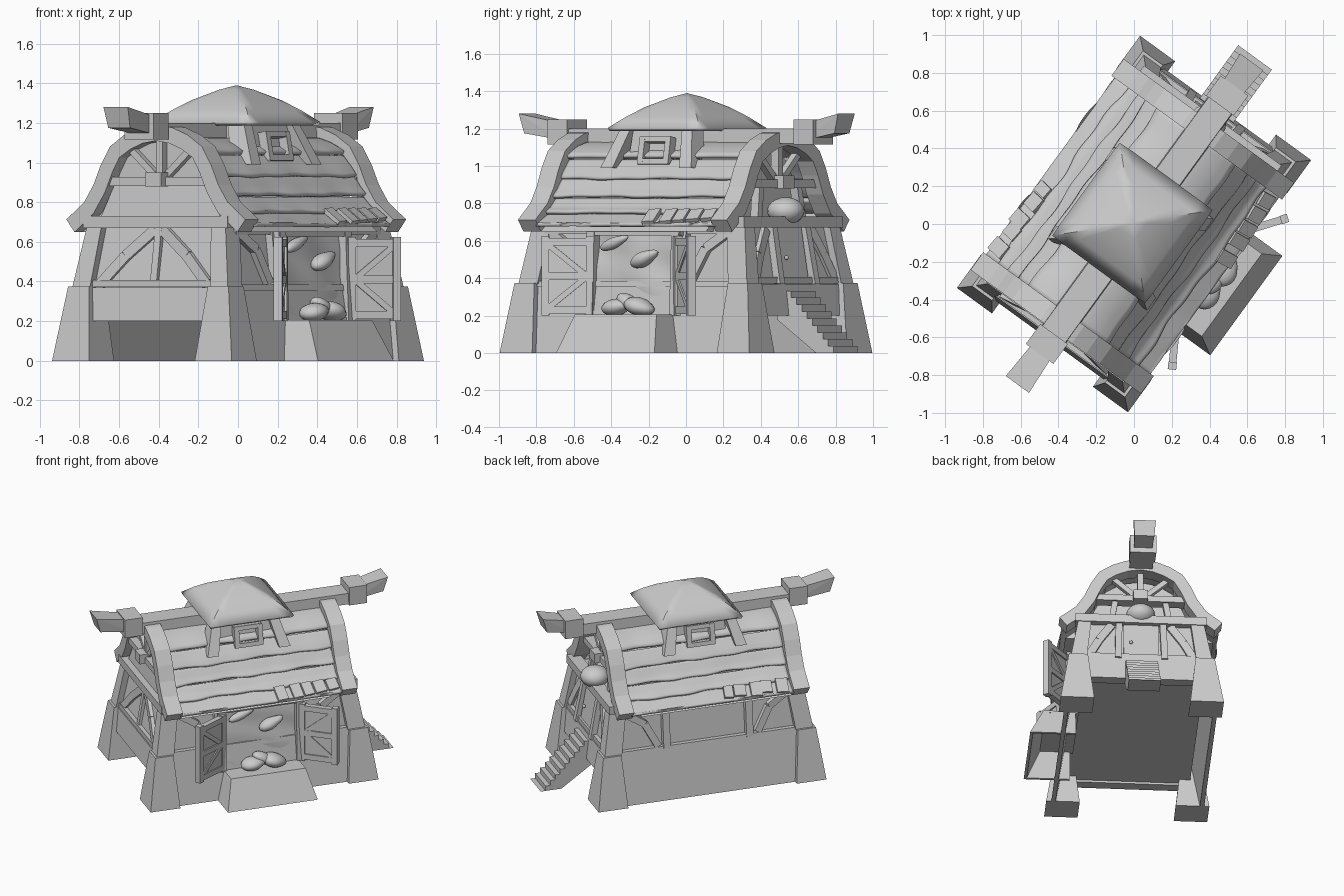
import bpy, bmesh, math, random
from mathutils import Vector as V, Matrix

random.seed(4)
if "Cube" in bpy.data.objects:
    bpy.data.objects.remove(bpy.data.objects["Cube"])

grey = bpy.data.materials.new("pale_grey")
grey.use_nodes = True
tone = (0.6, 0.6, 0.6, 1)
grey.diffuse_color = tone
grey.node_tree.nodes["Principled BSDF"].inputs["Base Color"].default_value = tone

# The barn is built square to the axes (door side +x) and then turned
TURN = Matrix.Rotation(math.radians(-36), 4, 'Z')


def finish(name, bm, smooth=None):
    bmesh.ops.recalc_face_normals(bm, faces=bm.faces)
    me = bpy.data.meshes.new(name)
    bm.to_mesh(me)
    bm.free()
    me.transform(TURN)
    me.materials.append(grey)
    if smooth:
        me.shade_smooth()
        me.set_sharp_from_angle(angle=math.radians(smooth))
    ob = bpy.data.objects.new(name, me)
    bpy.context.collection.objects.link(ob)
    return ob


def hull(name, pts):
    bm = bmesh.new()
    for p in pts:
        bm.verts.new(p)
    bmesh.ops.convex_hull(bm, input=bm.verts)
    bmesh.ops.dissolve_limit(bm, angle_limit=0.01, verts=bm.verts, edges=bm.edges)
    return finish(name, bm)


def block(name, low, z0, high, z1):
    """Tapered block; low and high are (x0, x1, y0, y1)."""
    return hull(name, [(r[i], r[j], z) for r, z in ((low, z0), (high, z1))
                       for i in (0, 1) for j in (2, 3)])


def beam(name, a, b, w, d, n):
    """Square timber from a to b, depth d along n, width w across."""
    a, b, n = V(a), V(b), V(n).normalized()
    s = (b - a).cross(n).normalized()
    return hull(name, [p + n * d * i + s * w * j for p in (a, b)
                       for i in (-.5, .5) for j in (-.5, .5)])


def prism(name, pts, lo, hi, axis='y'):
    bm = bmesh.new()
    at = (lambda p, t: (p[0], t, p[1])) if axis == 'y' else (lambda p, t: (t, p[0], p[1]))
    f = bm.faces.new([bm.verts.new(at(p, lo)) for p in pts])
    ext = bmesh.ops.extrude_face_region(bm, geom=[f])['geom']
    move = V((0, hi - lo, 0)) if axis == 'y' else V((hi - lo, 0, 0))
    bmesh.ops.translate(bm, vec=move, verts=[v for v in ext if isinstance(v, bmesh.types.BMVert)])
    return finish(name, bm)


def sheet(name, nu, nv, fn, thick=0.0):
    bm = bmesh.new()
    g = [[bm.verts.new(fn(i / nu, j / nv)) for j in range(nv + 1)] for i in range(nu + 1)]
    for i in range(nu):
        for j in range(nv):
            bm.faces.new((g[i][j], g[i + 1][j], g[i + 1][j + 1], g[i][j + 1]))
    bmesh.ops.remove_doubles(bm, verts=bm.verts, dist=1e-5)
    ob = finish(name, bm, 45)
    if thick:
        m = ob.modifiers.new("thickness", 'SOLIDIFY')
        m.thickness, m.offset = thick, 0
    return ob


def ball(name, c, size, tilt=0, tip=0):
    """Round body; tip draws out one tied end."""
    bm = bmesh.new()
    bmesh.ops.create_uvsphere(bm, u_segments=20, v_segments=12, radius=1)
    for v in bm.verts:
        if tip and v.co.y > .6:
            v.co.y += tip * (v.co.y - .6)
    bm.transform(Matrix.Translation(c) @ Matrix.Rotation(tilt, 4, 'X')
                 @ Matrix.Diagonal((*size, 1)))
    return finish(name, bm, 60)


# Bell-shaped roof profile, ridge to eave
PROF = [V(p) for p in ((0, 1.175), (.1, 1.16), (.19, 1.125), (.275, 1.07), (.33, .98),
                       (.375, .88), (.435, .79), (.548, .70))]


def offset(d):
    out = []
    for i, p in enumerate(PROF):
        t = PROF[min(i + 1, len(PROF) - 1)] - PROF[max(i - 1, 0)]
        n = V((0, 1)) if i == 0 else V((-t.y, t.x)).normalized()
        out.append(p + n * d)
    return out


def whole(half):
    return [(-p.x, p.y) for p in reversed(half[1:])] + [(p.x, p.y) for p in half]


def along(half, t):
    lens = [(b - a).length for a, b in zip(half, half[1:])]
    s = t * sum(lens)
    for i, l in enumerate(lens):
        if s <= l or i == len(lens) - 1:
            return half[i].lerp(half[i + 1], s / l)
        s -= l


# Stone base: thin long walls, end panels, floor
for s in (-1, 1):
    block("base_wall", (s * .525, s * .495, -.74, .74), 0, (s * .465, s * .43, -.72, .72), .37)
    block("end_panel", (-.48, .48, s * .76, s * .68), .2, (-.46, .46, s * .74, s * .66), .37)
    block("base_ledge", (s * .475, s * .42, -.7, .7), .355, (s * .47, s * .42, -.7, .7), .385)
    for t in (-1, 1):
        block("corner_buttress", (s * .56, s * .33, t * .825, t * .61), 0,
              (s * .5, s * .37, t * .77, t * .64), .375)
        block("corner_post", (s * .485, s * .375, t * .755, t * .63), .37,
              (s * .43, s * .34, t * .70, t * .58), .69)
block("floor_slab", (-.43, .43, -.69, .69), .215, (-.43, .43, -.69, .69), .24)

# Upper walls and gable body under the roof
block("upper_wall", (-.44, .44, -.715, .715), .36, (-.40, .40, -.655, .655), .7)
prism("gable_body", whole(offset(-.065)), -.635, .5)

# Curved bargeboards
for y0, y1 in ((-.705, -.59), (.565, .675)):
    prism("bargeboard", whole(offset(.016)) + whole(offset(-.065))[::-1], y0, y1)

# Overlapping roof planks with ragged edges
CUTS = [.0, .36, .54, .70, .85, 1.0]
for s in (-1, 1):
    for k in range(5):
        ph, ph2 = random.uniform(0, 6), random.uniform(0, 6)
        sink = -.052 if k < 2 else -.042

        def plank(u, v):
            y = -.6 + 1.18 * u
            wob = .010 * math.sin(9 * y + ph) + .007 * math.sin(23 * y + ph2)
            t = CUTS[k] + (CUTS[k + 1] - CUTS[k]) * v + v * (wob + .012)
            p = along(offset(sink + .024 * v + .4 * wob * v), min(t, 1))
            return (s * p.x, y, p.y)
        sheet("roof_plank", 40, 8, plank, .02)
    # Loose shingles at one end of the eave
    for k in range(5):
        y = s * (.14 + k * .095 + random.uniform(-.015, .015))
        a, b = along(offset(-.005), .86), along(offset(0), random.uniform(.96, 1))
        beam("eave_shingle", (s * a.x, y, a.y), (s * b.x, y + .01, b.y - .005),
             random.uniform(.06, .085), .022, (s * .6, 0, .8))

# Ridge beam with collars and flared tips
block("ridge_beam", (-.08, .08, -.76, .84), 1.12, (-.075, .075, -.76, .84), 1.2)
for s, c, e in ((-1, -.785, -1.05), (1, .84, 1.06)):
    block("ridge_collar", (-.09, .09, c - .065, c + .065), 1.115, (-.09, .09, c - .065, c + .065), 1.25)
    hull("ridge_tip", [(x * w, y, z) for x in (-1, 1) for w, y, z in
                       ((.06, c, 1.14), (.06, c, 1.23), (.068, e - s * .03, 1.175), (.076, e, 1.28))])

# Rooftop lantern: box, splayed posts, windows and square hipped cap
block("lantern_box", (-.235, .235, -.22, .18), .98, (-.19, .19, -.2, .16), 1.24)
for s in (-1, 1):
    for t in (-1, 1):
        hull("lantern_post", [(s * x, t * y - .03, z) for z, xs, ys in
             ((.99, (.2, .325), (.22, .30)), (1.22, (.12, .22), (.165, .23)))
             for x in xs for y in ys])
    n = (s, 0, .2)
    for t in (-1, 1):
        y = t * .085 - .015
        beam("window_jamb", (s * .262, y, 1.01), (s * .235, y, 1.15), .035, .05, n)
        x, z = s * (.248 - t * .012), 1.08 + t * .06
        beam("window_rail", (x, -.115, z), (x, .085, z), .03, .05, n)
CAP = [V(p) for p in ((0, 1.38), (.06, 1.358), (.16, 1.305), (.23, 1.255), (.30, 1.195))]


def cap(u, v):
    side, f = divmod(u * 4, 1)
    p = CAP[min(round(v * 4), 4)]
    q = Matrix.Rotation(side * math.pi / 2, 2) @ V((p.x, p.x * (2 * f - 1)))
    return (q.x - .01, q.y, p.y)


sheet("lantern_cap", 32, 4, cap, .02)

# Gable timbering on both ends
for s, yg in ((-1, -.65), (1, .60)):
    n = (0, 1, 0)
    beam("tie_beam", (-.45, s * .665, .70), (.45, s * .665, .70), .06, .09, n)
    beam("collar_beam", (-.33, yg, .905), (.33, yg, .905), .045, .08, n)
    beam("collar_block", (0, yg + s * .05, .88), (0, yg + s * .05, .95), .1, .06, n)
    beam("king_post", (0, yg, .92), (0, yg, 1.13), .04, .05, n)
    for t in (-1, 1):
        beam("fan_brace", (t * .03, yg, .93), (t * .19, yg, 1.07), .035, .04, n)
        # Panel braces beside the centre
        x0, x1 = (.02, .33) if s < 0 else (.2, .36)
        mid = (t * (x0 * .45 + x1 * .55), s * .69, .53)
        beam("wall_brace", (t * x0, s * .668, .665), mid, .055, .035, n)
        beam("wall_brace", mid, (t * x1, s * .713, .39), .055, .035, n)
    beam("sill_beam", (-.4, s * .705, .39), (.4, s * .705, .39), .035, .06, n)
beam("centre_stud", (0, -.713, .38), (0, -.665, .68), .04, .035, (0, 1, 0))
block("gable_board", (-.37, .37, -.665, -.62), .73, (-.30, .30, -.645, -.62), .89)

# Rear entrance: posts, door, hanging bag and stairs
for t in (-1, 1):
    beam("porch_post", (t * .16, .73, .37), (t * .15, .67, .69), .045, .05, (0, 1, 0))
    beam("loft_post", (t * .2, .61, .72), (t * .17, .6, .9), .04, .05, (0, 1, 0))
beam("rear_door", (0, .71, .38), (0, .66, .67), .24, .03, (0, 1, 0.15))
ball("door_knob", (.07, .715, .51), (.012, .012, .012))
ball("hanging_bag", (0, .66, .76), (.1, .1, .073))
steps, run, rise = 10, .35 / 10, .37 / 10
prof = [(.68, .37)]
for i in range(steps):
    prof += [(.74 + run * i, .37 - rise * i), (.74 + run * i, .37 - rise * (i + 1))]
prism("stairs", prof + [(1.09, 0), (.94, 0), (.68, .18)], -.11, .11, 'x')

# Side wall timbering
for s in (-1, 1):
    n = (s, 0, 0)
    beam("wall_plate", (s * .415, -.62, .66), (s * .415, .62, .66), .045, .05, n)
    for t in (-1, 1):
        beam("side_post", (s * .455, t * .3, .37), (s * .42, t * .3, .67), .05, .05, n)
        mid = (s * .43, t * .45, .56)
        beam("side_brace", (s * .45, t * .36, .39), mid, .05, .04, n)
        beam("side_brace", mid, (s * .415, t * .59, .65), .05, .04, n)

# Loading door: hollow ramp block, frame and cloth
block("loading_top", (.4, .647, -.276, .276), .185, (.4, .64, -.27, .27), .205)
hull("loading_front", [(x + d, t * y, z) for x, y, z in ((.735, .325, 0), (.64, .27, .205))
                       for d in (0, -.02) for t in (-1, 1)])
for t in (-1, 1):
    hull("loading_side", [(x, t * (y - d), z) for x0, y, z in ((.735, .325, 0), (.64, .27, .205))
                          for x in (.42, x0) for d in (0, .02)])
for y in (-.28, .28):
    beam("door_jamb", (.475, y, .2), (.455, y, .66), .05, .06, (1, 0, 0))
beam("door_lintel", (.45, -.31, .65), (.45, .31, .65), .045, .06, (1, 0, 0))
sheet("door_cloth", 18, 14, lambda u, v: (
    .482 - .045 * v + .005 * math.sin(9 * u + 5 * v) + .004 * math.sin(13 * v + 4 * u),
    -.26 + .52 * u, .2 + .44 * v))

# Open door leaves with braces
for hinge, end in (((.475, -.265), (.615, -.505)), ((.475, .285), (.64, .505))):
    h, e = V((*hinge, 0)), V((*end, 0))
    n = (e - h).cross(V((0, 0, 1)))

    def at(u, z):
        return h.lerp(e, u) + V((0, 0, z))
    beam("door_leaf", at(.5, .21), at(.5, .615), (e - h).length, .02, n)
    for u in (.07, .93):
        beam("door_stile", at(u, .2), at(u, .625), .04, .045, n)
    for z in (.23, .41, .595):
        beam("door_rail", at(.05, z), at(.95, z), .04, .04, n)
    for z in (.24, .58):
        beam("door_brace", at(.12, .41), at(.88, z), .03, .036, n)

# Sacks in the doorway and on hooks
ball("sack", (.53, -.08, .245), (.07, .08, .045), .15, .6)
ball("sack", (.53, .07, .25), (.075, .08, .048), -.25, .6)
ball("sack", (.52, .0, .27), (.05, .08, .04), -.5, .8)
ball("hook_sack", (.48, .06, .5), (.05, .075, .04), .4, 1.2)
ball("hook_sack", (.465, -.15, .585), (.03, .08, .03), .35, 1)
